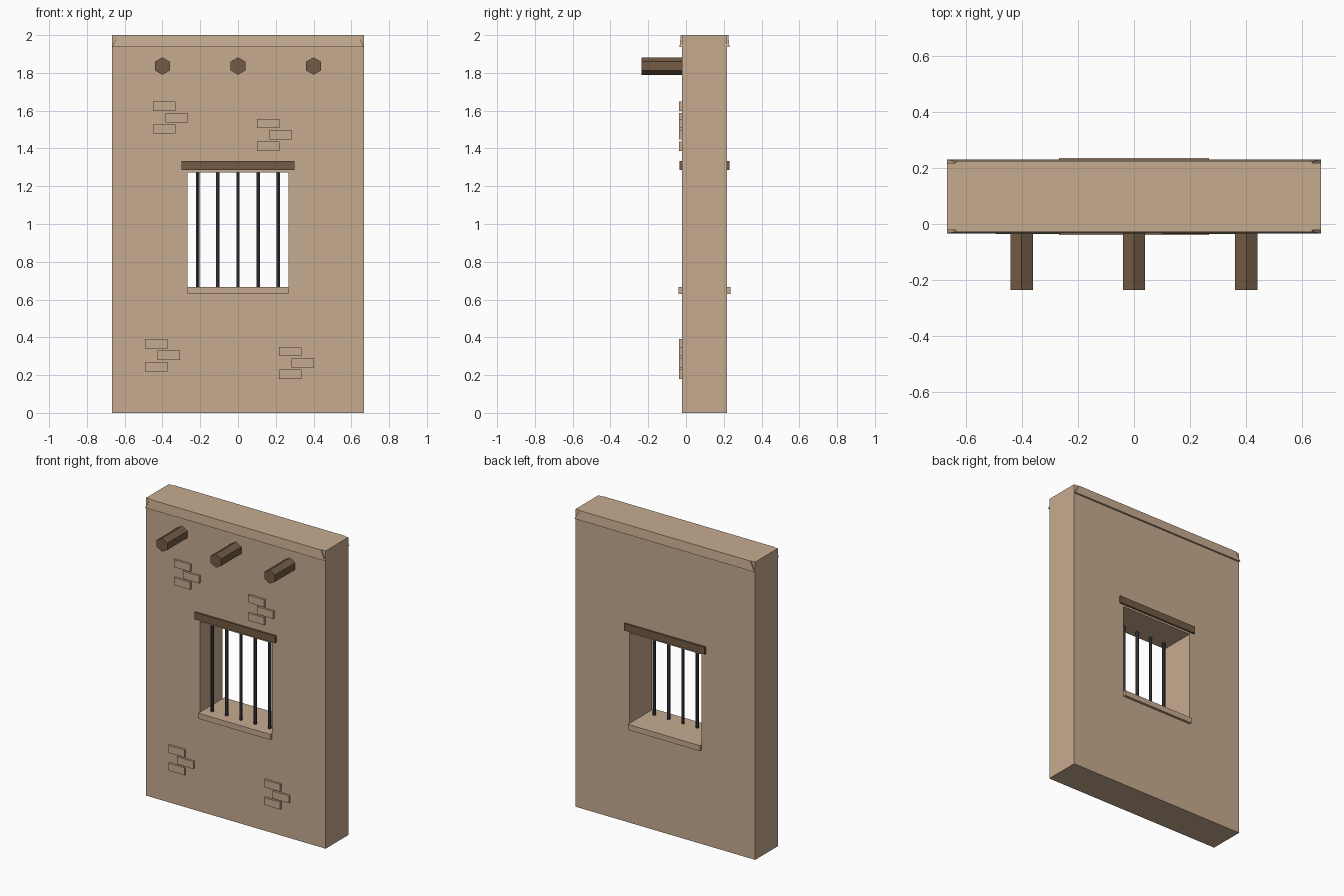
import bpy, bmesh, math
from mathutils import Matrix

cube = bpy.data.objects.get("Cube")
if cube:
    bpy.data.objects.remove(cube, do_unlink=True)

MID = 0.098      # centre of the wall's thickness
HALF = 0.12      # half of the wall's thickness
FRONT = MID - HALF


def material(name, color):
    mat = bpy.data.materials.new(name)
    mat.use_nodes = True
    mat.diffuse_color = (*color, 1)
    mat.node_tree.nodes["Principled BSDF"].inputs["Base Color"].default_value = (*color, 1)
    return mat


plaster = material("sandy plaster", (0.57, 0.41, 0.28))
wood = material("dark wood", (0.17, 0.105, 0.06))
iron = material("dark iron", (0.045, 0.045, 0.055))


def finish(name, bm, mat):
    bmesh.ops.recalc_face_normals(bm, faces=bm.faces)
    mesh = bpy.data.meshes.new(name)
    bm.to_mesh(mesh)
    bm.free()
    mesh.materials.append(mat)
    obj = bpy.data.objects.new(name, mesh)
    bpy.context.collection.objects.link(obj)
    return obj


def box(name, x, y, z, mat):
    """Box from (min, max) ranges."""
    bm = bmesh.new()
    size = Matrix.Diagonal((x[1] - x[0], y[1] - y[0], z[1] - z[0], 1))
    centre = Matrix.Translation((sum(x) / 2, sum(y) / 2, sum(z) / 2))
    bmesh.ops.create_cube(bm, size=1, matrix=centre @ size)
    return finish(name, bm, mat)


def rod(name, radius, length, place, mat):
    """Six-sided rod along local z."""
    bm = bmesh.new()
    bmesh.ops.create_cone(bm, cap_ends=True, segments=6, radius1=radius,
                          radius2=radius, depth=length, matrix=place)
    return finish(name, bm, mat)


def rectangle(half, low, high):
    return [(-half, low), (half, low), (half, high), (-half, high)]


# Wall slab with a window opening
bm = bmesh.new()
outer = [bm.verts.new((x, FRONT, z)) for x, z in rectangle(0.667, 0, 2)]
inner = [bm.verts.new((x, FRONT, z)) for x, z in rectangle(0.267, 0.65, 1.273)]
for i in range(4):
    j = (i + 1) % 4
    bm.faces.new((outer[i], outer[j], inner[j], inner[i]))
slab = bmesh.ops.extrude_face_region(bm, geom=bm.faces[:], use_keep_orig=True)
new_verts = [g for g in slab["geom"] if isinstance(g, bmesh.types.BMVert)]
bmesh.ops.translate(bm, verts=new_verts, vec=(0, 2 * HALF, 0))
finish("wall", bm, plaster)

# Tapered coping around the top
bm = bmesh.new()
bmesh.ops.create_cube(bm, size=2)
for v in bm.verts:
    taper = 0.952 if v.co.z > 0 else 1
    v.co = (v.co.x * 0.667 * taper, MID + v.co.y * 0.132 * taper,
            2 if v.co.z > 0 else 1.938)
finish("coping", bm, plaster)

# Window sill and lintel run through the wall
box("window_sill", (-0.267, 0.267), (MID - 0.137, MID + 0.137), (0.63, 0.667), plaster)
box("window_lintel", (-0.3, 0.3), (MID - 0.132, MID + 0.132), (1.286, 1.334), wood)

# Window bars
for i in range(5):
    place = Matrix.Translation(((i - 2) * 0.1067, 0.032, 0.97))
    rod(f"window_bar_{i + 1}", 0.01, 0.62, place, iron)

# Roof beam ends
for i in range(3):
    place = Matrix.Translation(((i - 1) * 0.4, -0.1075, 1.836)) @ Matrix.Rotation(math.pi / 2, 4, "X")
    rod(f"beam_end_{i + 1}", 0.046, 0.255, place, wood)

# Groups of three exposed bricks on the front
for g, (x, z) in enumerate([(-0.39, 1.563), (0.16, 1.472), (-0.433, 0.305), (0.277, 0.265)]):
    for row in (-1, 0, 1):
        cx = x + (0.066 if row == 0 else 0)
        cz = z + row * 0.06
        box(f"brick_{g + 1}_{row + 2}", (cx - 0.06, cx + 0.06),
            (FRONT - 0.014, FRONT + 0.01), (cz - 0.025, cz + 0.025), plaster)
